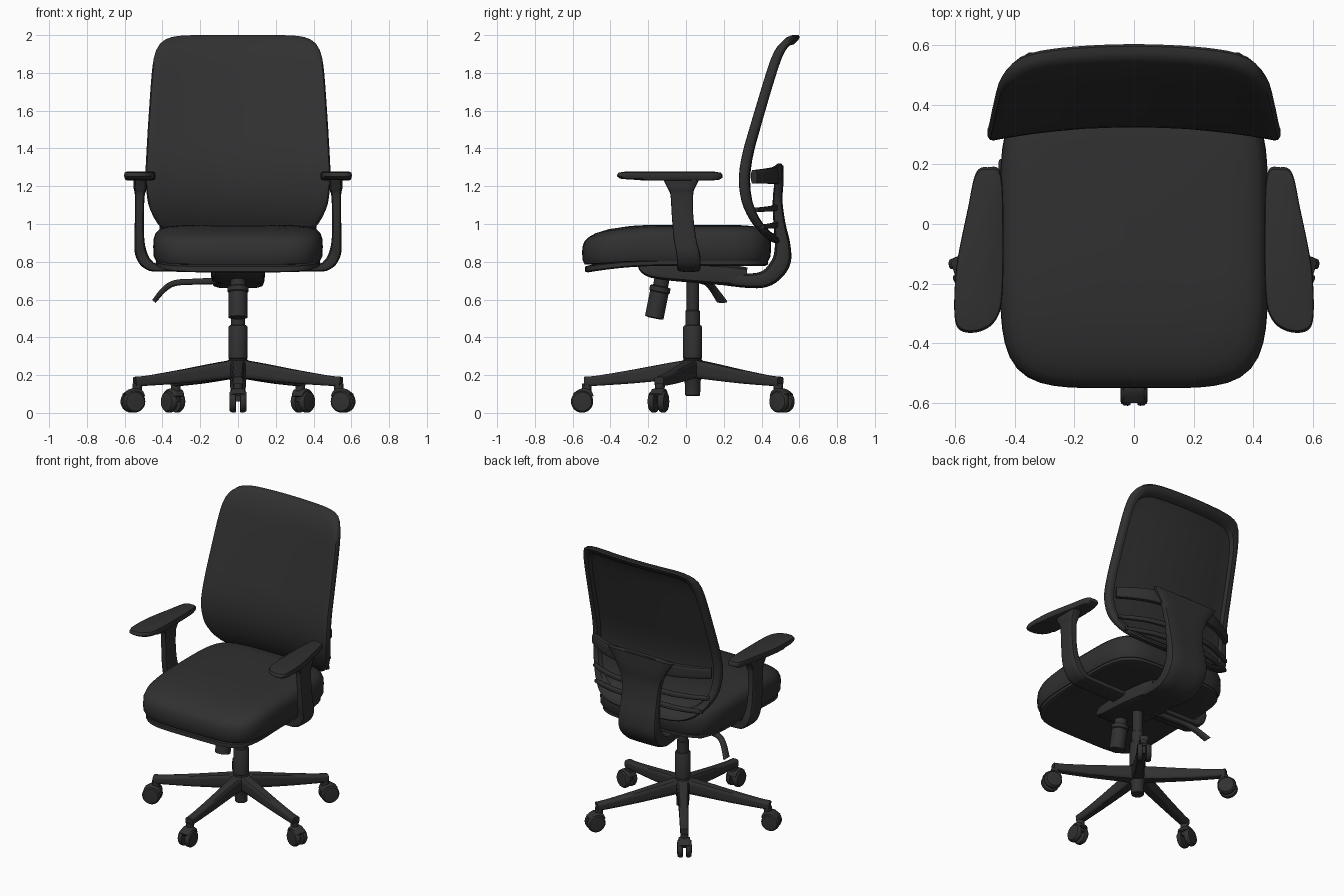
import bpy, bmesh, math
from mathutils import Vector

if "Cube" in bpy.data.objects:
    bpy.data.objects.remove(bpy.data.objects["Cube"])

mat = bpy.data.materials.new("charcoal grey")
mat.diffuse_color = (0.03, 0.03, 0.03, 1)
mat.use_nodes = True
mat.node_tree.nodes["Principled BSDF"].inputs["Base Color"].default_value = mat.diffuse_color


def interp(table, v):
    """Piecewise linear lookup in [(key, value), ...]."""
    if v <= table[0][0]:
        return table[0][1]
    for (a, p), (b, q) in zip(table, table[1:]):
        if v <= b:
            return p + (q - p) * (v - a) / (b - a)
    return table[-1][1]


def loft(name, rings, angle=40):
    """Skin a list of closed rings and cap both ends."""
    bm = bmesh.new()
    loops = [[bm.verts.new(p) for p in r] for r in rings]
    n = len(loops[0])
    for a, b in zip(loops, loops[1:]):
        for i in range(n):
            j = (i + 1) % n
            bm.faces.new((a[i], a[j], b[j], b[i]))
    bm.faces.new(loops[0])
    bm.faces.new(loops[-1])
    bmesh.ops.recalc_face_normals(bm, faces=bm.faces)
    me = bpy.data.meshes.new(name)
    bm.to_mesh(me)
    bm.free()
    me.materials.append(mat)
    ob = bpy.data.objects.new(name, me)
    bpy.context.collection.objects.link(ob)
    bpy.ops.object.select_all(action='DESELECT')
    ob.select_set(True)
    bpy.context.view_layer.objects.active = ob
    bpy.ops.object.shade_smooth_by_angle(angle=math.radians(angle))
    return ob


def spline(pts, steps, closed=False):
    """Catmull-Rom through tuples of any length."""
    n, out = len(pts), []
    get = (lambda i: pts[i % n]) if closed else (lambda i: pts[max(0, min(n - 1, i))])
    for i in range(n if closed else n - 1):
        p = [get(i + k) for k in (-1, 0, 1, 2)]
        for s in range(steps):
            t = s / steps
            out.append([0.5 * (2 * b + (c - a) * t + (2 * a - 5 * b + 4 * c - d) * t * t
                               + (3 * b - a - 3 * c + d) * t ** 3) for a, b, c, d in zip(*p)])
    if not closed:
        out.append(list(pts[-1]))
    return out


def squircle(t, n):
    c, s = math.cos(t), math.sin(t)
    r = (abs(c) ** n + abs(s) ** n) ** (-1 / n)
    return c * r, s * r


def sweep(name, pts, side, power=5, steps=5):
    """Sweep a rounded box; each point is x, y, z, half width along side, half thickness."""
    path, side, rings = spline(pts, steps), Vector(side), []
    for i, p in enumerate(path):
        tan = Vector(path[min(i + 1, len(path) - 1)][:3]) - Vector(path[max(i - 1, 0)][:3])
        nor = tan.cross(side).normalized()
        ring = []
        for k in range(24):
            a, b = squircle(2 * math.pi * (k + .5) / 24, power)
            ring.append(Vector(p[:3]) + side * a * p[3] + nor * b * p[4])
        rings.append(ring)
    return loft(name, rings)


def lathe(name, profile, origin, axis, seg=28):
    """Turned part: profile of (radius, distance along axis)."""
    q = Vector(axis).to_track_quat('Z', 'Y')
    return loft(name, [[Vector(origin) + q @ Vector((r * math.cos(k * math.tau / seg),
                r * math.sin(k * math.tau / seg), h)) for k in range(seg)] for r, h in profile], 35)


# Seat cushion and the pan below it: stacked rounded outlines with a drooping front
def seat_ring(inset, z, droop):
    ring = []
    for k in range(80):
        a, b = squircle(math.tau * k / 80, 5)
        x, y = a * (0.447 - inset), -0.05 + b * (0.498 - inset)
        f = max(0, (-y - 0.12) / 0.43)
        ring.append((x, y, z - droop * f * f))
    return ring


loft("seat_cushion", [seat_ring(*r) for r in (
    (.05, .80, .02), (.012, .805, .02), (0, .83, .02), (-.002, .88, .03), (0, .92, .04), (.01, .95, .045),
    (.03, .972, .05), (.07, .986, .05), (.14, .993, .045), (.25, .996, .04), (.42, .996, .02))], 50)
loft("seat_pan", [seat_ring(*r) for r in (
    (.12, .785, .035), (.03, .778, .04), (.014, .785, .04), (.014, .803, .03), (.06, .81, .03))])

# Backrest: curved panel with a thicker rim standing out at the rear
EDGE_Y = [(.9, .42), (.95, .375), (1, .338), (1.1, .296), (1.2, .28), (1.3, .285), (1.4, .305),
          (1.6, .362), (1.8, .42), (1.92, .458), (1.97, .49), (2, .525)]
HALF_W = [(.9, .44), (1, .465), (1.1, .485), (1.25, .492), (1.5, .478), (1.8, .458), (2, .448)]


def back_ring(s, off):
    ring = []
    for k in range(112):
        t = math.tau * k / 112
        a, b = squircle(t, 8 if math.sin(t) > 0 else 5)
        z = 1.45 + .55 * b * s
        x = a * s * interp(HALF_W, z)
        y = sum(interp(EDGE_Y, z + d) for d in (-.03, 0, .03)) / 3
        ring.append((x, y + .042 * (1 - (x / .46) ** 2) + off, z))
    return ring


loft("backrest", [back_ring(*r) for r in (
    [(.02, 0)] + [(i / 10, 0) for i in range(1, 10)] +
    [(.96, 0), (.985, .004), (1, .018), (1, .04), (.985, .052), (.95, .055), (.91, .05), (.895, .02)] +
    [(i / 10, .016) for i in range(8, 0, -1)] + [(.02, .016)])], 45)

# Rear spine that curls from under the seat up behind the back
sweep("back_spine", [
    (0, .10, .725, .12, .035), (0, .32, .70, .13, .038), (0, .43, .715, .14, .045), (0, .50, .79, .145, .05),
    (0, .512, .88, .145, .042), (0, .495, 1.0, .14, .032), (0, .485, 1.12, .15, .026),
    (0, .492, 1.22, .19, .024), (0, .497, 1.31, .25, .018)], (1, 0, 0))


# Cross bands joining the spine to the back frame
def band(name, z, half_h, thick, y_mid, y_end, x_end):
    d = y_mid - y_end
    pts = [(x_end * f, y_mid - d * abs(f) ** 2.4, z - .015 * abs(f), half_h * (1 - .35 * abs(f)), thick)
           for f in (-1, -.8, -.5, 0, .5, .8, 1)]
    sweep(name, pts, (0, 0, 1))


band("upper_cross_band", 1.265, .055, .018, .495, .36, .45)
band("middle_cross_rib", 1.09, .018, .014, .48, .37, .44)
band("lower_cross_rib", 1.0, .018, .014, .48, .40, .41)

# Tilt mechanism, tension knob and height lever
sweep("tilt_mechanism", [
    (0, -.25, .785, .10, .012), (0, -.18, .755, .13, .04), (0, .05, .74, .14, .052),
    (0, .22, .73, .13, .055), (0, .32, .72, .12, .05)], (1, 0, 0), 7)
lathe("tension_knob", [(.03, -.02), (.05, -.015), (.05, .12), (.055, .125), (.055, .15), (.04, .155), (.04, .2)],
      (0, -.165, .52), (0, .2, 1))
sweep("height_lever", [
    (-.08, .09, .70, .022, .018), (-.22, .10, .695, .02, .016), (-.33, .115, .688, .02, .016),
    (-.39, .145, .655, .022, .015), (-.445, .19, .59, .028, .012)], (0, 1, 0), 3)

# Armrests, left and right
PAD = [(.445, .165), (.49, .19), (.53, .17), (.557, .05), (.588, -.1), (.6, -.2), (.6, -.32), (.575, -.36),
       (.515, -.36), (.465, -.325), (.442, -.25), (.437, -.05)]
for s, label in ((-1, "left"), (1, "right")):
    sweep(label + "_arm_support", [(s * x, y, z, w, t) for x, y, z, w, t in (
        (.06, .015, .765, .06, .018), (.40, .015, .768, .06, .02), (.475, .015, .785, .063, .028),
        (.512, .012, .84, .062, .032), (.522, -.005, .92, .06, .026), (.522, -.018, 1.04, .057, .024),
        (.52, -.022, 1.15, .06, .026), (.518, -.025, 1.185, .07, .034), (.517, -.025, 1.235, .095, .036))],
        (0, 1, 0))
    outline = spline(PAD, 5, True)
    loft(label + "_arm_pad", [[(s * (.52 + (x - .52) * k), -.09 + (y + .09) * k, z + (.006 if y < -.25 and z < 1.25 else 0))
         for x, y in outline] for k, z in ((.8, 1.23), (.94, 1.234), (1, 1.245), (1, 1.262), (.97, 1.272), (.85, 1.277))])

# Gas column with the base hub
CY = .035
lathe("gas_column", [(.035, .09), (.04, .095), (.042, .17), (.052, .19), (.052, .28), (.046, .285), (.05, .29),
                     (.05, .455), (.045, .463), (.038, .465), (.038, .54), (.033, .545), (.033, .70)],
      (0, CY, 0), (0, 0, 1))

# Five-star base with twin-wheel casters
for i in range(5):
    a = math.radians(-90 + 72 * i)
    out, side = Vector((math.cos(a), math.sin(a), 0)), Vector((-math.sin(a), math.cos(a), 0))
    hub = Vector((0, CY, 0))

    def at(r, z, *size):
        p = hub + out * r
        return (p.x, p.y, z) + size

    sweep(f"base_leg_{i + 1}", [at(.01, .235, .045, .048), at(.12, .22, .036, .045), at(.32, .192, .03, .036),
                                at(.50, .171, .027, .027), at(.575, .166, .026, .025)], side)
    lathe(f"caster_stem_{i + 1}", [(.024, .06), (.026, .155)], at(.56, 0), (0, 0, 1), 16)
    sweep(f"caster_hood_{i + 1}", [at(.535, .085, .034, .012), at(.55, .112, .036, .012), at(.59, .118, .036, .010),
                                   at(.63, .095, .034, .008)], side, 4)
    for d, label in ((-1, "a"), (1, "b")):
        lathe(f"caster_wheel_{i + 1}{label}", [(.045, .010), (.056, .012), (.059, .02), (.058, .034), (.05, .044), (.03, .046)],
              at(.585, .06), side * d)
